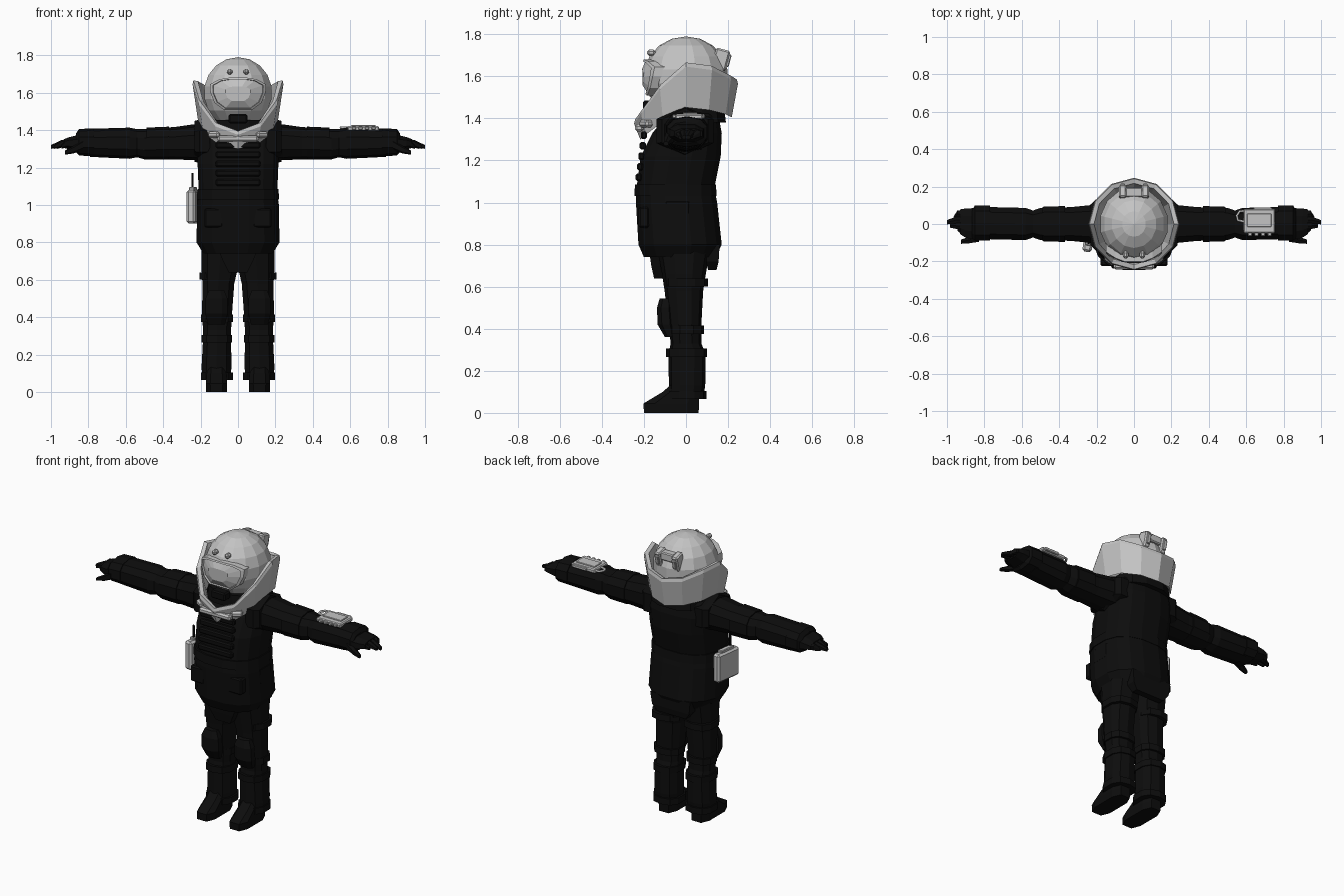
import bpy, bmesh, math
from mathutils import Matrix, Vector

if "Cube" in bpy.data.objects:
    bpy.data.objects.remove(bpy.data.objects["Cube"])


def material(name, value):
    m = bpy.data.materials.new(name)
    m.use_nodes = True
    m.diffuse_color = (value, value, value, 1)
    m.node_tree.nodes["Principled BSDF"].inputs["Base Color"].default_value = m.diffuse_color
    return m


black = material("black fabric", 0.004)
grey = material("light grey shell", 0.55)


def finish(name, bm, mat, mirror=False, bevel=0):
    bmesh.ops.recalc_face_normals(bm, faces=bm.faces)
    me = bpy.data.meshes.new(name)
    bm.to_mesh(me)
    bm.free()
    me.materials.append(mat)
    ob = bpy.data.objects.new(name, me)
    bpy.context.collection.objects.link(ob)
    if bevel:
        b = ob.modifiers.new("bevel", "BEVEL")
        b.width, b.segments = bevel, 1
    if mirror:
        ob.modifiers.new("mirror", "MIRROR")
    return ob


def skin(name, loops, mat, caps=True, closed=False, mirror=False):
    """Bridge point loops into a surface."""
    bm = bmesh.new()
    rows = [[bm.verts.new(p) for p in loop] for loop in loops]
    pairs = list(zip(rows, rows[1:])) + ([(rows[-1], rows[0])] if closed else [])
    for a, b in pairs:
        for i in range(len(a)):
            j = (i + 1) % len(a)
            bm.faces.new((a[i], a[j], b[j], b[i]))
    if caps:
        bm.faces.new(rows[0])
        bm.faces.new(rows[-1])
    return finish(name, bm, mat, mirror)


def tube(name, rings, mat=black, axis="z", n=10, p=0.8, mirror=False):
    """Loft rings (position, centre u, centre v, radius u, radius v) along an axis."""
    def power(c):
        return math.copysign((abs(c) / math.cos(math.pi / n)) ** p, c)
    loops = []
    for t, cu, cv, ru, rv in rings:
        loop = []
        for k in range(n):
            a = math.tau * (k + 0.5) / n
            u, v = cu + ru * power(math.cos(a)), cv + rv * power(math.sin(a))
            loop.append((u, v, t) if axis == "z" else (t, u, v))
        loops.append(loop)
    return skin(name, loops, mat, mirror=mirror)


def box(name, centre, size, mat=black, bevel=0.008, rot=(0, "Z"), mirror=False):
    bm = bmesh.new()
    m = (Matrix.Translation(centre) @ Matrix.Rotation(math.radians(rot[0]), 4, rot[1])
         @ Matrix.Diagonal((*size, 1)))
    bmesh.ops.create_cube(bm, size=1, matrix=m)
    return finish(name, bm, mat, mirror, bevel)


# Jacket with flared skirt
tube("jacket", [(.74, 0, -.03, .185, .17), (.8, 0, -.028, .222, .198), (1, 0, -.045, .218, .193),
                (1.07, 0, -.05, .21, .185), (1.22, 0, -.025, .216, .19), (1.33, 0, .005, .216, .165),
                (1.41, 0, .03, .2, .125), (1.46, 0, .05, .13, .08)], n=16)
tube("belt", [(1.03, 0, -.05, .219, .195), (1.085, 0, -.05, .217, .193)], n=16)
for i in range(5):
    box("chest_rib", (0, -.2 - .006 * (4 - i), 1.12 + .05 * i), (.24, .03, .036))
box("jacket_pocket", (.13, -.2, .93), (.1, .05, .1), mirror=True)
box("side_pocket", (.21, -.04, .96), (.02, .12, .1), mirror=True)
tube("front_flap", [(.64, 0, -.13, .05, .022), (.7, 0, -.135, .08, .03), (.8, 0, -.14, .12, .04)], n=4)
tube("back_flap", [(.68, 0, .125, .1, .02), (.72, 0, .125, .13, .03), (.8, 0, .12, .14, .04)], n=4)

# Trousers, bands, knee pads and boots
tube("leg", [(.08, .115, 0, .075, .08), (.13, .115, .005, .08, .083), (.28, .112, .005, .075, .085),
             (.33, .112, 0, .075, .07), (.42, .112, -.005, .08, .075), (.58, .105, -.01, .085, .088),
             (.66, .098, -.01, .097, .1), (.78, .095, -.01, .1, .12)], mirror=True)
for name, z, rx, ry in (("ankle_cuff", .085, .086, .09), ("shin_band", .285, .082, .094),
                        ("knee_band", .395, .086, .08), ("thigh_strap", .62, .093, .098)):
    tube(name, [(z - .02, .113, .003, rx, ry), (z + .02, .113, .003, rx, ry)], mirror=True)
tube("knee_pad", [(.36, .115, -.075, .045, .025), (.42, .115, -.095, .06, .04),
                  (.5, .115, -.1, .058, .038), (.545, .115, -.095, .04, .03)], n=8, mirror=True)
tube("boot", [(0, .115, -.07, .055, .13), (.045, .115, -.07, .057, .132), (.1, .115, -.025, .052, .085),
              (.15, .115, 0, .05, .055)], n=8, p=.6, mirror=True)

# Sleeves, gloves and fingers
tube("sleeve", [(.12, 0, 1.33, .12, .09), (.24, 0, 1.335, .1, .092), (.34, 0, 1.33, .09, .083),
                (.5, 0, 1.325, .086, .078), (.54, 0, 1.33, .072, .072), (.58, 0, 1.33, .086, .08),
                (.79, .005, 1.332, .086, .072)], axis="x", mirror=True)
tube("shoulder_pad", [(.15, -.005, 1.34, .135, .1), (.205, -.005, 1.34, .135, .1),
                      (.232, -.005, 1.34, .11, .095)], axis="x", n=6, p=1, mirror=True)
tube("upper_sleeve_band", [(.37, 0, 1.33, .096, .085), (.49, 0, 1.328, .092, .082)], axis="x", mirror=True)
tube("glove_cuff", [(.77, .005, 1.335, .093, .072), (.85, .005, 1.335, .095, .068),
                    (.865, .0, 1.332, .075, .05)], axis="x", mirror=True)
tube("palm", [(.85, 0, 1.33, .085, .045), (.9, .005, 1.33, .078, .033), (.93, .012, 1.328, .066, .024)],
     axis="x", n=8, mirror=True)
for y, tip, width in ((.055, .965, .019), (.023, 1, .019), (-.01, .985, .018), (-.042, .945, .016)):
    tube("finger", [(.9, y, 1.333, width, .02), (.945 if tip > .95 else .92, y * .95, 1.326, width, .018),
                    (tip, y * .55 - .003, 1.31, width * .6, .009)], axis="x", n=6, mirror=True)
tube("thumb", [(.83, -.065, 1.32, .03, .025), (.88, -.085, 1.295, .018, .018),
               (.925, -.095, 1.28, .011, .01)], axis="x", n=6, mirror=True)

# Wrist device on the left sleeve
box("wrist_device", (.67, .015, 1.408), (.17, .13, .026), grey, .006)
box("wrist_screen", (.67, .02, 1.423), (.13, .07, .008), grey, .002)
for i in range(4):
    box("wrist_button", (.62 + .035 * i, -.055, 1.41), (.022, .02, .018), grey, .004)
box("wrist_latch", (.69, .082, 1.41), (.1, .015, .02), grey, .004)
cable = bpy.data.curves.new("wrist_cable", "CURVE")
cable.dimensions, cable.bevel_depth, cable.bevel_resolution = "3D", .007, 1
spline = cable.splines.new("POLY")
path = [(.6, .07), (.565, .068), (.55, .045), (.555, .02), (.6, .01)]
spline.points.add(len(path) - 1)
for pt, (x, y) in zip(spline.points, path):
    pt.co = (x, y, 1.412, 1)
cable.materials.append(grey)
bpy.context.collection.objects.link(bpy.data.objects.new("wrist_cable", cable))

# Radio on the right hip
box("radio", (-.24, -.06, .99), (.05, .18, .18), grey, .012, (-8, "Z"))
box("radio_cap", (-.24, -.06, 1.085), (.03, .11, .02), grey, .004, (-8, "Z"))
box("radio_antenna", (-.243, -.1, 1.12), (.012, .012, .1), black, .002)
box("radio_clip", (-.21, -.06, 1.0), (.04, .06, .08))

# Helmet dome
centre, radii = Vector((0, 0, 1.6)), Vector((.187, .2, .19))
bm = bmesh.new()
bmesh.ops.create_uvsphere(bm, u_segments=14, v_segments=9, radius=1,
                          matrix=Matrix.Translation(centre) @ Matrix.Diagonal((*radii, 1)))
finish("helmet_dome", bm, grey)


def on_dome(x, z, s):
    """Point on the front of the dome, scaled by s."""
    d = 1 - (x / radii.x / s) ** 2 - ((z - centre.z) / radii.z / s) ** 2
    return (x, -radii.y * s * math.sqrt(max(d, 0)), z)


# Visor frame and faceplate following the dome
half = [(.05, 1.68), (.1, 1.672), (.15, 1.645), (.148, 1.6), (.125, 1.545), (.075, 1.508)]
outline = half + [(-x, z) for x, z in reversed(half)]


def visor_loop(k, s):
    return [on_dome(x * k, 1.595 + (z - 1.595) * k, s) for x, z in outline]


skin("visor", [visor_loop(1, .98), visor_loop(1, 1.12), visor_loop(.9, 1.12), visor_loop(.88, 1.06),
               visor_loop(.45, 1.07)], grey)
for x in (-.045, .045):
    box("brow_lamp", (x, -.165, 1.712), (.03, .04, .03), grey, .01)
box("breather", (0, -.175, 1.46), (.1, .06, .05), black)

# Tilted collar, heights listed from front to back
tops = [1.395, 1.44, 1.56, 1.666, 1.65, 1.605, 1.585]
bottoms = [1.3, 1.325, 1.385, 1.452, 1.44, 1.42, 1.405]


def collar_loop(scale, heights, lift=0):
    loop = []
    for k in range(12):
        a = math.radians(30 * k - 90)
        loop.append((.243 * scale * math.cos(a), .247 * scale * math.sin(a),
                     heights[min(k, 12 - k)] + lift))
    return loop


skin("collar", [collar_loop(.88, bottoms), collar_loop(1, tops, -.02), collar_loop(.98, tops),
                collar_loop(.88, tops, -.005), collar_loop(.74, bottoms, .03)],
     grey, caps=False, closed=True)
tube("neck", [(1.38, 0, .02, .18, .17), (1.455, 0, .02, .17, .16)], n=12)
box("chin_guard", (0, -.222, 1.355), (.22, .04, .035), grey, .01)
box("chin_guard_side", (.125, -.19, 1.375), (.07, .04, .035), grey, .01, (35, "Z"), mirror=True)

# Module on the back of the helmet
box("rear_unit", (.06, .165, 1.68), (.04, .07, .1), grey, .008, (-15, "X"), mirror=True)
box("rear_vent", (.06, .2, 1.675), (.026, .02, .06), grey, .004, (-15, "X"), mirror=True)
box("rear_bridge", (0, .17, 1.7), (.09, .05, .05), grey, .006)
